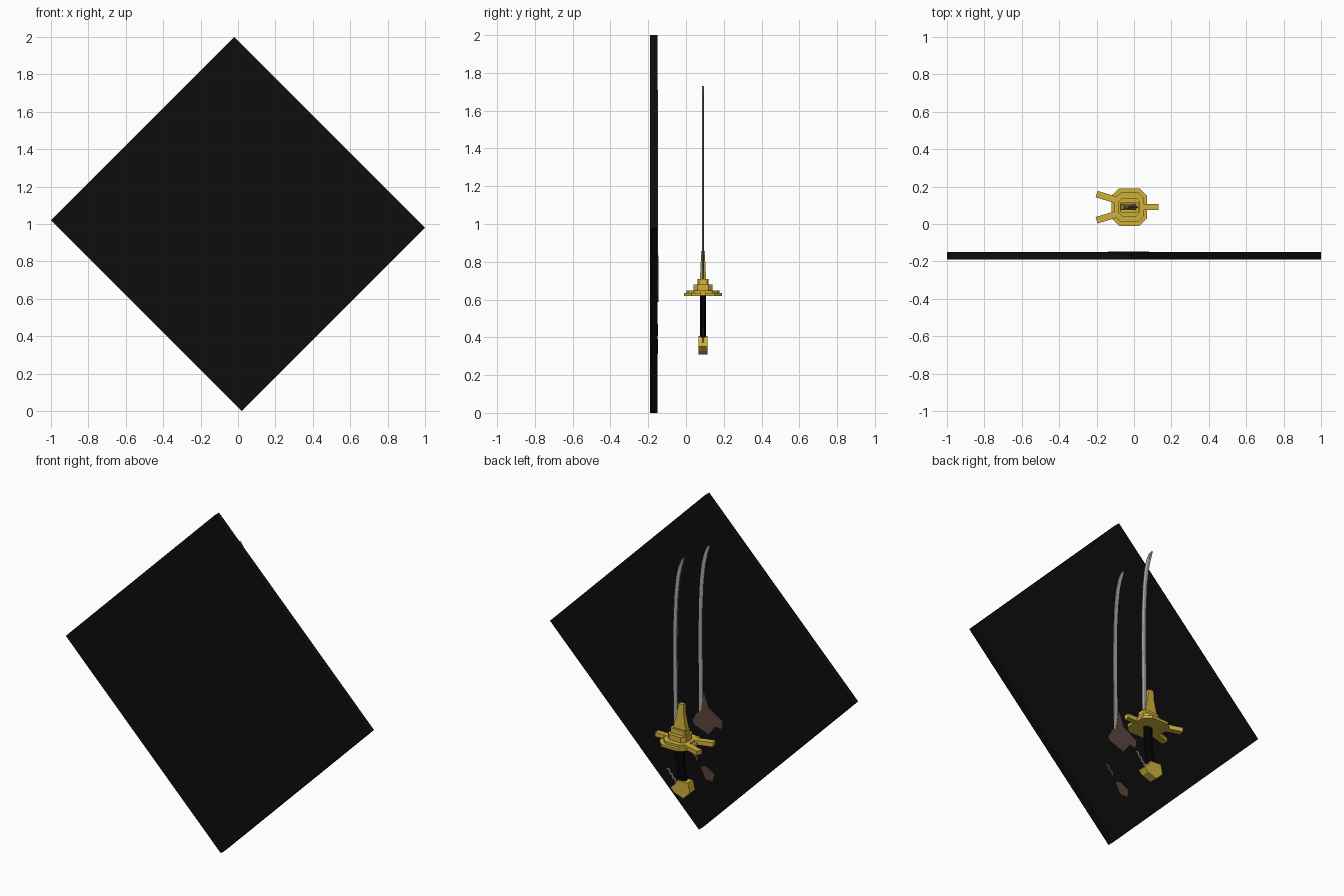
import bpy, bmesh, math

if "Cube" in bpy.data.objects:
    bpy.data.objects.remove(bpy.data.objects["Cube"], do_unlink=True)

CX, CY = -0.025, 0.09  # axis of the sword


def material(name, rgb):
    m = bpy.data.materials.new(name)
    m.use_nodes = True
    m.diffuse_color = (*rgb, 1)
    m.node_tree.nodes["Principled BSDF"].inputs["Base Color"].default_value = (*rgb, 1)
    return m


PANEL = material("panel black", (0.004, 0.004, 0.004))
GRIP = material("grip black", (0.001, 0.001, 0.001))
GOLD = material("gold", (0.62, 0.44, 0.045))
STEEL = material("steel grey", (0.38, 0.38, 0.38))
BROWN = material("dull brown", (0.10, 0.06, 0.046))


def finish(name, bm, mat):
    bmesh.ops.recalc_face_normals(bm, faces=bm.faces[:])
    me = bpy.data.meshes.new(name)
    bm.to_mesh(me)
    bm.free()
    me.materials.append(mat)
    ob = bpy.data.objects.new(name, me)
    bpy.context.collection.objects.link(ob)
    return ob


def loft(name, rings, mat):
    """Skin equal rings of points and cap both ends."""
    bm = bmesh.new()
    vs = [[bm.verts.new(p) for p in r] for r in rings]
    n = len(vs[0])
    for a, b in zip(vs, vs[1:]):
        for i in range(n):
            bm.faces.new((a[i], a[(i + 1) % n], b[(i + 1) % n], b[i]))
    bm.faces.new(vs[0])
    bm.faces.new(vs[-1])
    return finish(name, bm, mat)


def slab_y(name, xz, y0, y1, mat):
    return loft(name, [[(x, y, z) for x, z in xz] for y in (y0, y1)], mat)


def slab_z(name, xy, z0, z1, mat):
    return loft(name, [[(x, y, z) for x, y in xy] for z in (z0, z1)], mat)


def octagon(rx, ry, cut):
    return [(CX + sx * x, CY + sy * y) for sx, sy, pair in (
        (1, 1, ((rx, ry - cut), (rx - cut, ry))), (-1, 1, ((rx - cut, ry), (rx, ry - cut))),
        (-1, -1, ((rx, ry - cut), (rx - cut, ry))), (1, -1, ((rx - cut, ry), (rx, ry - cut))))
        for x, y in pair]


def arm(name, start, end, width, z0, z1):
    dx, dy = end[0] - start[0], end[1] - start[1]
    k = width / 2 / math.hypot(dx, dy)
    nx, ny = -dy * k, dx * k
    slab_z(name, [(start[0] + nx, start[1] + ny), (end[0] + nx, end[1] + ny),
                  (end[0] - nx, end[1] - ny), (start[0] - nx, start[1] - ny)], z0, z1, GOLD)


def zigzag(name, p, q, width, y0, y1, mat, steps=6):
    """Jagged flat strip running from p to q in the xz plane."""
    dx, dz = q[0] - p[0], q[1] - p[1]
    length = math.hypot(dx, dz)
    nx, nz = -dz / length, dx / length
    top, low = [], []
    for i in range(steps + 1):
        t = i / steps
        off = width * 0.3 * (-1) ** i
        x, z = p[0] + dx * t + nx * off, p[1] + dz * t + nz * off
        top.append((x + nx * width / 2, z + nz * width / 2))
        low.append((x - nx * width / 2, z - nz * width / 2))
    slab_y(name, top + low[::-1], y0, y1, mat)


# Square back panel standing on one corner
slab_y("back_panel", [(-0.02, 2), (1, 0.98), (0.02, 0), (-1, 1.02)], -0.19, -0.15, PANEL)

# Curved blade: centre x, height, half width
blade = [(0.003, 0.64, 0.014), (0.006, 0.9, 0.014), (0.009, 1.15, 0.0135), (0.007, 1.35, 0.013),
         (0.0, 1.5, 0.013), (-0.011, 1.6, 0.013), (-0.026, 1.67, 0.012), (-0.04, 1.71, 0.009),
         (-0.05, 1.73, 0.002)]
loft("blade", [[(x - w, CY - 0.005, z), (x + w * 0.3, CY - 0.006, z), (x + w, CY - 0.001, z),
                (x + w, CY + 0.001, z), (x + w * 0.3, CY + 0.006, z), (x - w, CY + 0.005, z)]
               for x, z, w in blade], STEEL)

# Guard: stacked plates with one arm on one side and a fork on the other
slab_z("guard_plate", octagon(0.095, 0.10, 0.04), 0.62, 0.635, GOLD)
slab_z("guard_step", octagon(0.078, 0.08, 0.033), 0.635, 0.648, GOLD)
slab_z("guard_hub", octagon(0.058, 0.05, 0.02), 0.648, 0.68, GOLD)
slab_z("blade_collar", octagon(0.05, 0.028, 0.006), 0.68, 0.71, GOLD)
arm("guard_single_arm", (0.05, CY), (0.13, CY), 0.032, 0.622, 0.648)
for side, label in ((1, "back"), (-1, "front")):
    arm("guard_fork_" + label, (CX - 0.06, CY + side * 0.035),
        (-0.20, CY + side * 0.07), 0.036, 0.622, 0.648)

# Tapered fin rising along the spine of the blade
fin = [(-0.075, 0.012, 0.70, 0.017), (-0.064, 0.0, 0.755, 0.014), (-0.056, -0.012, 0.80, 0.012),
       (-0.054, -0.022, 0.858, 0.010)]
loft("blade_fin", [[(a, CY - h, z), (b, CY - h, z), (b, CY + h, z), (a, CY + h, z)]
                   for a, b, z, h in fin], GOLD)

# Grip and angular pommel
grip = [(-0.022, 0.62), (-0.026, 0.5), (-0.045, 0.385)]
loft("grip", [[(x + 0.028 * math.cos(t), CY + 0.018 * math.sin(t), z)
               for t in (math.pi * (i + 0.5) / 4 for i in range(8))] for x, z in grip], GRIP)
pommel = [(0.022, 0.352), (-0.012, 0.385), (-0.022, 0.405), (-0.092, 0.408), (-0.106, 0.352),
          (-0.062, 0.308), (-0.002, 0.328)]
slab_y("pommel", pommel, CY - 0.025, CY + 0.025, GOLD)
zigzag("pommel_chain", (0.058, 0.45), (0.0, 0.378), 0.012, CY - 0.002, CY + 0.002, STEEL)

# Flat image of the sword on the back of the panel
Y0, Y1 = -0.1505, -0.147
flat = [(x, z - 0.02, w * 0.85) for x, z, w in blade]
slab_y("flat_blade", [(x - w, z) for x, z, w in flat] + [(x + w, z) for x, z, w in flat[::-1]],
       Y0, Y1, STEEL)
slab_y("flat_guard", [(-0.014, 0.833), (-0.03, 0.79), (-0.047, 0.741), (-0.139, 0.688),
                      (-0.132, 0.638), (-0.093, 0.646), (-0.047, 0.586), (0.05, 0.62),
                      (0.058, 0.645), (0.032, 0.69), (0.004, 0.714)], Y0, Y1 + 0.001, BROWN)
slab_y("flat_pommel", [(0.006, 0.382), (-0.03, 0.39), (-0.086, 0.358), (-0.073, 0.314),
                       (-0.027, 0.313)], Y0, Y1, BROWN)
zigzag("flat_chain", (0.072, 0.47), (0.025, 0.415), 0.014, Y0, Y1, BROWN, 4)
